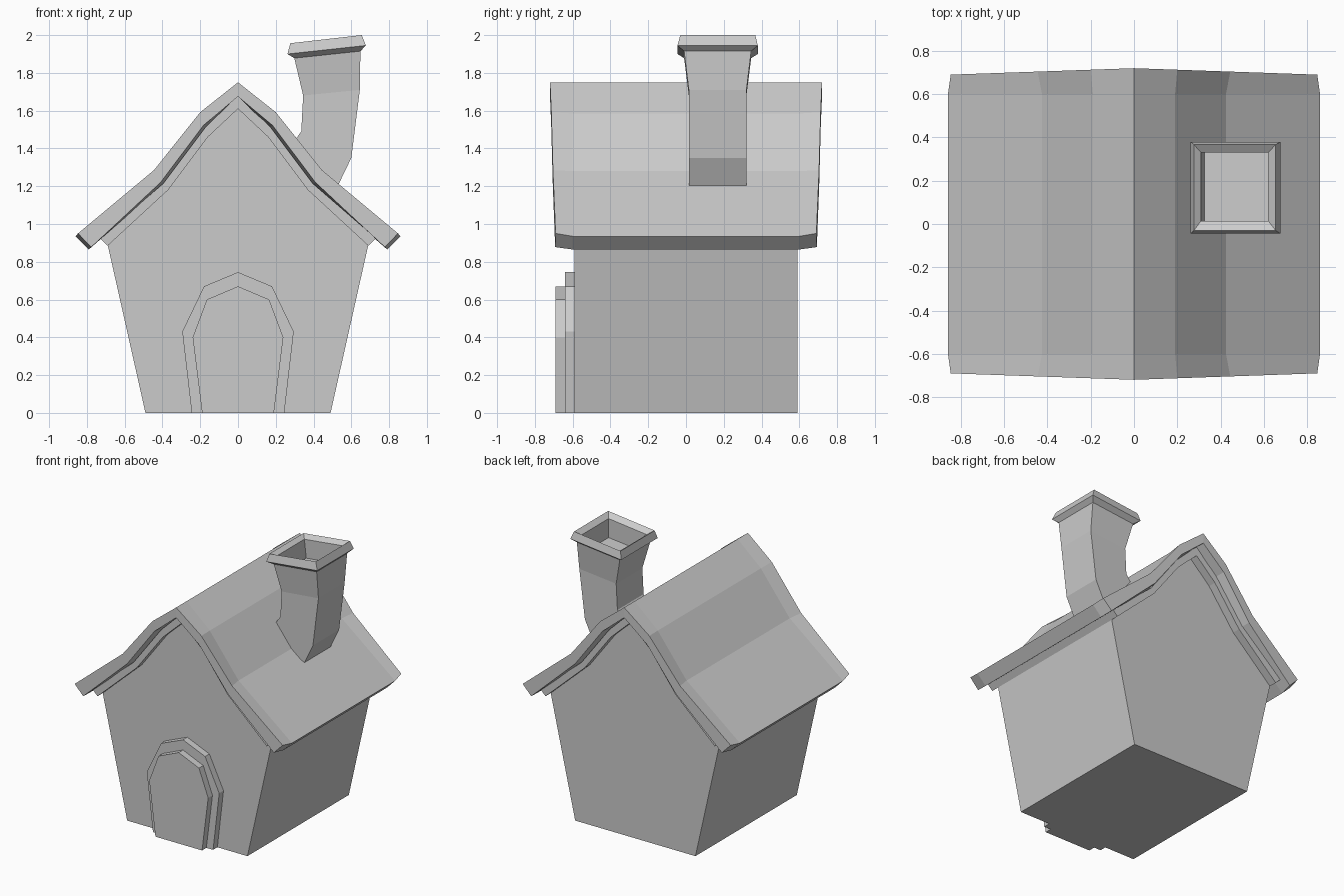
import bpy
import bmesh

cube = bpy.data.objects.get("Cube")
if cube:
    bpy.data.objects.remove(cube, do_unlink=True)

grey = bpy.data.materials.new("plain grey")
grey.use_nodes = True
COLOUR = (0.6, 0.6, 0.6, 1)
grey.diffuse_color = COLOUR
grey.node_tree.nodes["Principled BSDF"].inputs["Base Color"].default_value = COLOUR


def loft(name, rings, strip_caps=False):
    """Join equal rings of points with quads and close both ends."""
    bm = bmesh.new()
    loops = [[bm.verts.new(p) for p in ring] for ring in rings]
    n = len(loops[0])
    for a, b in zip(loops, loops[1:]):
        for i in range(n):
            j = (i + 1) % n
            bm.faces.new((a[i], a[j], b[j], b[i]))
    for ring in (loops[0], loops[-1]):
        if strip_caps:
            for i in range(n // 2 - 1):
                bm.faces.new((ring[i], ring[i + 1], ring[n - 2 - i], ring[n - 1 - i]))
        else:
            bm.faces.new(ring)
    bmesh.ops.recalc_face_normals(bm, faces=bm.faces)
    mesh = bpy.data.meshes.new(name)
    bm.to_mesh(mesh)
    bm.free()
    mesh.materials.append(grey)
    obj = bpy.data.objects.new(name, mesh)
    bpy.context.collection.objects.link(obj)
    return obj


def mirrored(half):
    """Complete a profile that runs from the right edge to the centre line."""
    return half + [(-x, z) for x, z in reversed(half[:-1])]


def prism(name, half, y0, y1, **options):
    profile = mirrored(half)
    return loft(name, [[(x, y, z) for x, z in profile] for y in (y0, y1)], **options)


def band(outer, inner):
    """Closed outline between two mirrored lines."""
    return mirrored(outer) + mirrored(inner)[::-1]


# House body
prism("walls", [(0.49, 0), (0.69, 0.89), (0.38, 1.19), (0.17, 1.48), (0, 1.63)], -0.59, 0.59)

# Curved roof slab, slightly flared at both gable ends
middle = band([(0.86, 0.935), (0.425, 1.28), (0.19, 1.585), (0, 1.75)],
              [(0.79, 0.865), (0.395, 1.21), (0.17, 1.51), (0, 1.675)])
gable = band([(0.847, 0.95), (0.445, 1.285), (0.2, 1.592), (0, 1.75)],
             [(0.777, 0.878), (0.41, 1.22), (0.183, 1.522), (0, 1.675)])


def gable_ring(side):
    return [(x, side * (0.72 - 0.035 * abs(x)), z) for x, z in gable]


loft("roof", [gable_ring(-1)] + [[(x, y, z) for x, z in middle] for y in (-0.6, 0.6)]
     + [gable_ring(1)], strip_caps=True)

# Lining under the roof
lining = band([(0.73, 0.925), (0.395, 1.215), (0.17, 1.515), (0, 1.68)],
              [(0.69, 0.885), (0.37, 1.18), (0.16, 1.46), (0, 1.61)])
loft("roof_lining", [[(x, y, z) for x, z in lining] for y in (-0.65, 0.65)], strip_caps=True)

# Arched door and its frame
prism("door_frame", [(0.245, 0), (0.295, 0.43), (0.18, 0.67), (0, 0.745)], -0.64, -0.57)
prism("door", [(0.19, 0), (0.24, 0.4), (0.165, 0.6), (0, 0.67)], -0.69, -0.57)


def ring(left, right, y0, y1):
    """Four-sided ring tilted along x."""
    (xl, zl), (xr, zr) = left, right
    return [(xl, y0, zl), (xr, y0, zr), (xr, y1, zr), (xl, y1, zl)]


# Crooked chimney with a flared hollow cap
loft("chimney", [
    ring((0.24, 1.36), (0.53, 1.205), 0.015, 0.32),
    ring((0.335, 1.49), (0.60, 1.35), 0.015, 0.32),
    ring((0.345, 1.68), (0.645, 1.71), 0.015, 0.32),
    ring((0.298, 1.878), (0.648, 1.915), -0.01, 0.345),
    ring((0.262, 1.9), (0.677, 1.945), -0.045, 0.38),
    ring((0.277, 1.957), (0.655, 2.0), -0.03, 0.367),
    ring((0.31, 1.935), (0.62, 1.97), 0.015, 0.33),
    ring((0.325, 1.80), (0.62, 1.83), 0.015, 0.33),
])
